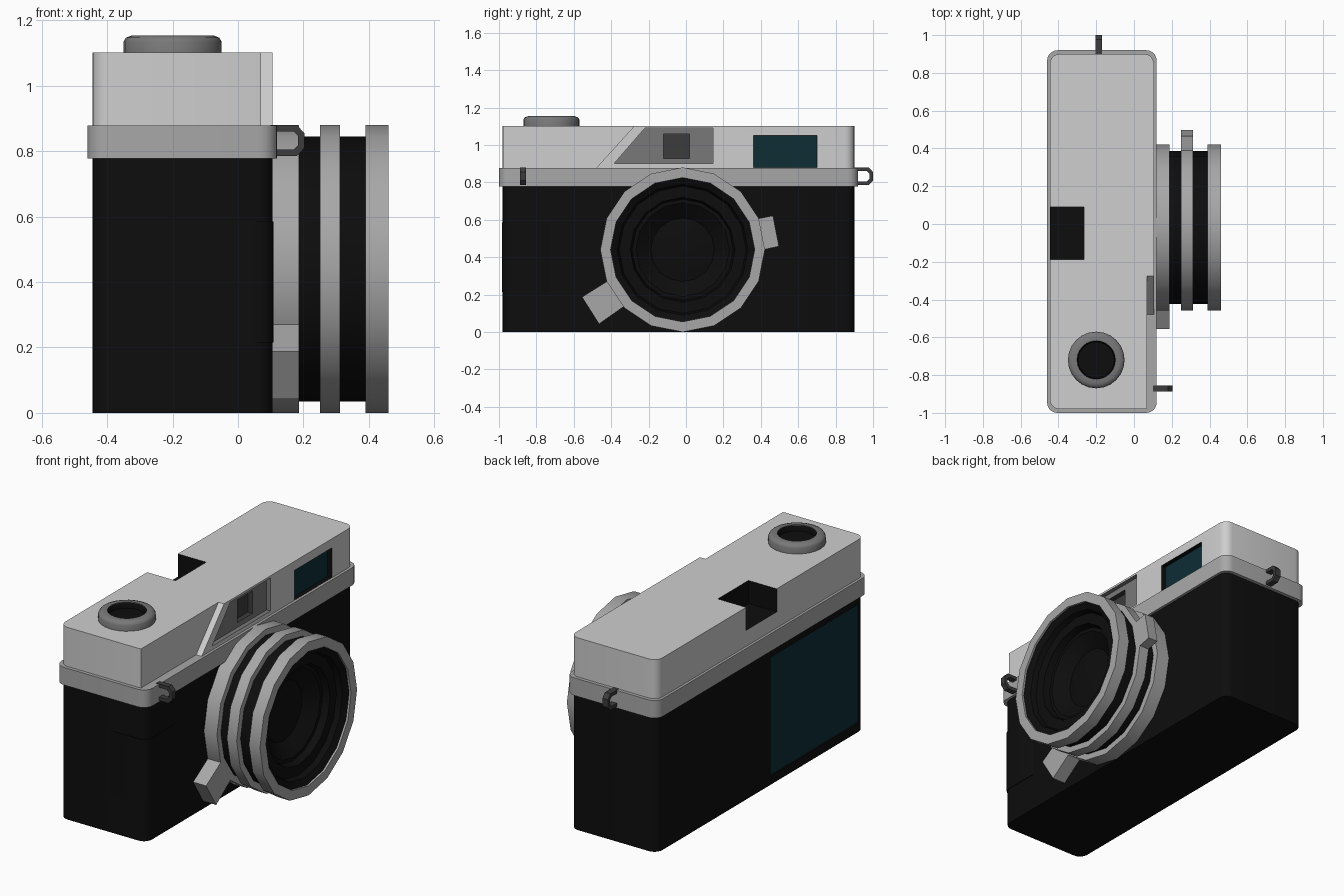
import bpy, bmesh, math

if "Cube" in bpy.data.objects:
    bpy.data.objects.remove(bpy.data.objects["Cube"])


def material(name, rgb):
    m = bpy.data.materials.new(name)
    m.diffuse_color = (*rgb, 1)
    m.use_nodes = True
    m.node_tree.nodes["Principled BSDF"].inputs["Base Color"].default_value = m.diffuse_color
    return m


LIGHT = material("light_silver", (0.62, 0.62, 0.62))
TRIM = material("trim_silver", (0.39, 0.39, 0.39))
GREY = material("mid_grey", (0.19, 0.19, 0.19))
DARK = material("dark_grey", (0.045, 0.045, 0.045))
BLACK = material("black", (0.004, 0.004, 0.004))
TEAL = material("teal_glass", (0.004, 0.026, 0.036))


def finish(name, bm, mat):
    bmesh.ops.recalc_face_normals(bm, faces=bm.faces)
    me = bpy.data.meshes.new(name)
    bm.to_mesh(me)
    bm.free()
    ob = bpy.data.objects.new(name, me)
    bpy.context.collection.objects.link(ob)
    me.materials.append(mat)
    return ob


def activate(ob):
    bpy.ops.object.select_all(action='DESELECT')
    ob.select_set(True)
    bpy.context.view_layer.objects.active = ob


def smooth(ob, deg=30):
    activate(ob)
    bpy.ops.object.shade_smooth_by_angle(angle=math.radians(deg))


def prism(name, pts, axis, lo, hi, mat):
    """Extrude a 2D outline along an axis (the other two axes stay in x,y,z order)."""
    place = {'x': lambda p, t: (t, p[0], p[1]),
             'y': lambda p, t: (p[0], t, p[1]),
             'z': lambda p, t: (p[0], p[1], t)}[axis]
    bm = bmesh.new()
    a = [bm.verts.new(place(p, lo)) for p in pts]
    b = [bm.verts.new(place(p, hi)) for p in pts]
    bm.faces.new(a)
    bm.faces.new(b)
    for i in range(len(pts)):
        j = (i + 1) % len(pts)
        bm.faces.new((a[i], a[j], b[j], b[i]))
    return finish(name, bm, mat)


def rect(a0, b0, a1, b1):
    return [(a0, b0), (a1, b0), (a1, b1), (a0, b1)]


def box(name, x, y, z, mat):
    return prism(name, rect(x[0], y[0], x[1], y[1]), 'z', z[0], z[1], mat)


def rounded(name, x, y, z, r, mat, n=5):
    pts = []
    for cx, cy, start in ((x[1] - r, y[1] - r, 0), (x[0] + r, y[1] - r, 90),
                          (x[0] + r, y[0] + r, 180), (x[1] - r, y[0] + r, 270)):
        for i in range(n + 1):
            a = math.radians(start + 90 * i / n)
            pts.append((cx + r * math.cos(a), cy + r * math.sin(a)))
    return prism(name, pts, 'z', z[0], z[1], mat)


def lathe(name, profile, axis, centre, segs, mat, closed=True):
    """Revolve (height, radius) points round the x or z axis."""
    bm = bmesh.new()
    rings = []
    for h, r in profile:
        ring = []
        for i in range(segs):
            a = 2 * math.pi * i / segs
            c, s = centre[0] + r * math.cos(a), centre[1] + r * math.sin(a)
            ring.append(bm.verts.new((h, c, s) if axis == 'x' else (c, s, h)))
        rings.append(ring)
    pairs = list(zip(rings, rings[1:])) + ([(rings[-1], rings[0])] if closed else [])
    for p, q in pairs:
        for i in range(segs):
            j = (i + 1) % segs
            bm.faces.new((p[i], p[j], q[j], q[i]))
    bmesh.ops.remove_doubles(bm, verts=bm.verts, dist=1e-5)
    return finish(name, bm, mat)


def cut(ob, cutter):
    """Boolean cut; the cut faces take the cutter's material."""
    mod = ob.modifiers.new("cut", 'BOOLEAN')
    mod.object, mod.operation, mod.solver = cutter, 'DIFFERENCE', 'EXACT'
    mod.material_mode = 'TRANSFER'
    activate(ob)
    bpy.ops.object.modifier_apply(modifier=mod.name)
    bpy.data.objects.remove(cutter)


# Body, trim band and top cover
body = rounded("body", (-0.445, 0.105), (-0.98, 0.90), (0, 0.78), 0.05, BLACK)
band = rounded("trim_band", (-0.46, 0.12), (-1.0, 0.92), (0.777, 0.878), 0.055, TRIM)
cover = rounded("top_cover", (-0.445, 0.105), (-0.98, 0.90), (0.87, 1.102), 0.05, LIGHT)

# Set-back front with a slanted step at the knob end
cut(cover, prism("step_cutter", [(-1.1, 0.86), (-0.495, 0.86), (-0.26, 1.12), (-1.1, 1.12)],
                 'x', 0.07, 0.2, LIGHT))
# Eyepiece notch, viewfinder panel with its port, and the big window
cut(cover, box("notch_cutter", (-0.5, -0.265), (-0.187, 0.09), (0.97, 1.2), BLACK))
cut(cover, prism("panel_cutter", [(-0.385, 0.90), (0.145, 0.90), (0.145, 1.09), (-0.22, 1.09)],
                 'x', 0.08, 0.2, GREY))
cut(cover, box("port_cutter", (0.05, 0.2), (-0.12, 0.018), (0.928, 1.058), DARK))
cut(cover, box("window_cutter", (0.075, 0.2), (0.36, 0.70), (0.879, 1.05), BLACK))
box("window_glass", (0.074, 0.08), (0.362, 0.698), (0.88, 1.048), TEAL)

# Rear screen, set in a shallow recess
cut(body, box("screen_cutter", (-0.6, -0.435), (-0.93, -0.13), (0.05, 0.73), BLACK))
box("rear_screen", (-0.44, -0.432), (-0.928, -0.132), (0.052, 0.728), TEAL)

# Grip panel wrapping the front corner
grip = rounded("grip_panel", (-0.15, 0.109), (-0.984, -0.70), (0.215, 0.585), 0.05, BLACK)
for ob in (body, band, cover, grip):
    smooth(ob)

# Lens barrel with stepped hollow front, and three silver rings
LENS = (-0.018, 0.44)
barrel = lathe("lens_barrel", [(0.10, 0.405), (0.40, 0.405), (0.45, 0.388), (0.43, 0.35),
                               (0.40, 0.34), (0.40, 0.28), (0.36, 0.27), (0.36, 0.25),
                               (0.30, 0.17), (0.312, 0.10), (0.316, 0)],
               'x', LENS, 16, BLACK, closed=False)
smooth(barrel)
for name, x0, x1, inner in (("mount_ring", 0.10, 0.187, 0.36), ("focus_ring", 0.25, 0.312, 0.36),
                            ("front_ring", 0.39, 0.46, 0.385)):
    ring = lathe(name, [(x0, inner), (x0, 0.44), (x1, 0.44), (x1, inner)], 'x', LENS, 16, TRIM)
    smooth(ring)

# Lens levers
prism("mount_lever", [(-0.556, 0.187), (-0.465, 0.043), (-0.32, 0.145), (-0.40, 0.285)],
      'x', 0.10, 0.187, TRIM)
prism("focus_lever", [(0.465, 0.622), (0.497, 0.458), (0.39, 0.435), (0.355, 0.60)],
      'x', 0.25, 0.312, TRIM)

# Strap lugs
LUG = [(-0.02, 0), (0.06, 0), (0.083, 0.025), (0.083, 0.07), (0.06, 0.095), (-0.02, 0.095),
       (-0.02, 0.075), (0.05, 0.075), (0.063, 0.062), (0.063, 0.033), (0.05, 0.02), (-0.02, 0.02)]
prism("front_lug", [(0.12 + u, 0.785 + v) for u, v in LUG], 'y', -0.887, -0.855, DARK)
prism("side_lug", [(0.917 + u, 0.785 + v) for u, v in LUG], 'x', -0.205, -0.17, DARK)

# Top knob with black dished centre
KNOB = (-0.2, -0.72)
knob = lathe("top_knob", [(1.09, 0.15), (1.135, 0.15), (1.147, 0.143), (1.154, 0.125),
                          (1.154, 0.102), (1.09, 0.102)], 'z', KNOB, 24, GREY)
dish = lathe("knob_dish", [(1.15, 0.102), (1.145, 0.098), (1.12, 0.096), (1.12, 0)],
             'z', KNOB, 24, BLACK, closed=False)
smooth(knob, 40)
smooth(dish, 40)
